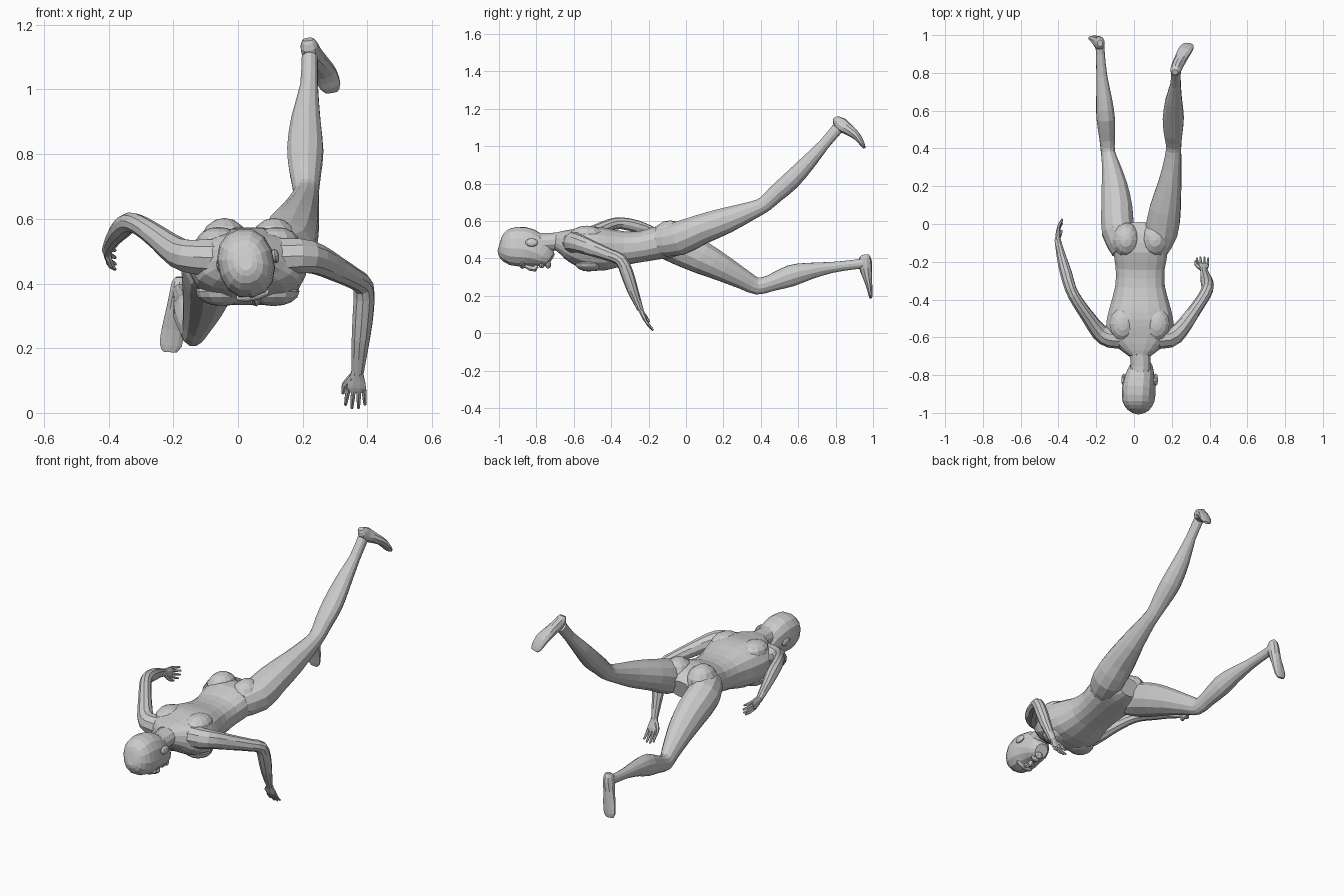
import bpy, bmesh, math
from mathutils import Vector, Matrix


def spline(pts):
    # insert one smooth midpoint between each pair of stations
    out = []
    for i in range(len(pts) - 1):
        p0, p1, p2 = pts[max(i - 1, 0)], pts[i], pts[i + 1]
        p3 = pts[min(i + 2, len(pts) - 1)]
        out.append(p1)
        out.append(tuple((9 * (b + c) - a - d) / 16 for a, b, c, d in zip(p0, p1, p2, p3)))
    return out + [pts[-1]]


def loft(name, pts, ref=(1, 0, 0), n=12, power=1.0, smooth=True):
    # stations are x, y, z, half width along ref, half depth across it
    if smooth:
        pts = spline(pts)
    bm = bmesh.new()
    side, rings = Vector(ref), []
    for i, p in enumerate(pts):
        t = (Vector(pts[min(i + 1, len(pts) - 1)][:3]) - Vector(pts[max(i - 1, 0)][:3])).normalized()
        side = (side - t * side.dot(t)).normalized()
        up = t.cross(side)
        ring = []
        for k in range(n):
            a = 2 * math.pi * (k + 0.5) / n
            c, s = math.cos(a), math.sin(a)
            c = math.copysign(abs(c) ** power, c)
            s = math.copysign(abs(s) ** power, s)
            ring.append(bm.verts.new(Vector(p[:3]) + side * p[3] * c + up * p[4] * s))
        rings.append(ring)
    for r, q in zip(rings, rings[1:]):
        for k in range(n):
            bm.faces.new((r[k], r[(k + 1) % n], q[(k + 1) % n], q[k]))
    bm.faces.new(rings[0][::-1])
    bm.faces.new(rings[-1])
    bmesh.ops.recalc_face_normals(bm, faces=bm.faces)
    return finish(name, bm)


def blob(name, center, radii, roll=0.0, seg=12):
    bm = bmesh.new()
    bmesh.ops.create_uvsphere(bm, u_segments=seg, v_segments=8, radius=1)
    m = Matrix.Translation(center) @ Matrix.Rotation(roll, 4, 'Y') @ Matrix.Diagonal((*radii, 1))
    bmesh.ops.transform(bm, matrix=m, verts=bm.verts)
    return finish(name, bm)


def finish(name, bm):
    me = bpy.data.meshes.new(name)
    bm.to_mesh(me)
    bm.free()
    ob = bpy.data.objects.new(name, me)
    bpy.context.collection.objects.link(ob)
    return ob


def hand(name, wrist, fwd, side, curl, thumb):
    w, f, s, c = Vector(wrist), Vector(fwd).normalized(), Vector(side).normalized(), Vector(curl).normalized()
    s = (s - f * s.dot(f)).normalized()
    loft(name + "_palm", [(*(w + f * d), a, b) for d, a, b in
                          ((-.01, .018, .016), (.02, .026, .014), (.045, .032, .013), (.062, .028, .009))],
         side, 8)
    for i in range(4):
        o = w + f * .052 + s * (i - 1.5) * .016
        d = (f + s * (i - 1.5) * .08).normalized()
        ln = (.054, .064, .062, .05)[i]
        loft(f"{name}_finger_{i + 1}", [(*o, .008, .008), (*(o + d * ln * .5 + c * .004), .0075, .0075),
                                        (*(o + d * ln + c * .018), .005, .005)], side, 6)
    t = s * thumb
    loft(name + "_thumb", [(*(w + f * .012 + t * .015), .011, .011), (*(w + f * .04 + t * .037 + c * .01), .009, .009),
                           (*(w + f * .068 + t * .04 + c * .018), .005, .005)], side, 6)


# Torso, lofted from neck base to crotch
loft("torso", [(.03, -.70, .495, .055, .045), (.03, -.65, .485, .12, .07), (.03, -.60, .47, .175, .095),
               (.032, -.52, .455, .18, .118), (.032, -.43, .45, .16, .115), (.032, -.33, .455, .133, .092),
               (.033, -.23, .465, .132, .084), (.035, -.14, .485, .145, .09), (.035, -.06, .485, .12, .08),
               (.035, .0, .475, .06, .05)], n=16, power=.8)
for sx, tag in ((-1, "left"), (1, "right")):
    blob(f"buttock_{tag}", (.035 + sx * .077, -.085, .515), (.078, .095, .088))
    blob(f"shoulder_blade_{tag}", (.03 + sx * .09, -.53, .525), (.07, .09, .05))
    blob(f"chest_muscle_{tag}", (.03 + sx * .08, -.52, .375), (.08, .075, .045))

# Neck and head, face turned down and slightly to one side
loft("neck", [(.03, -.62, .48, .075, .06), (.033, -.69, .49, .058, .05), (.035, -.75, .485, .054, .052),
              (.03, -.82, .48, .055, .06)])
tilt = (.97, 0, .2)
loft("head", [(.022, -.999, .47, .022, .03), (.022, -.985, .467, .055, .068), (.023, -.94, .463, .083, .1),
              (.026, -.87, .462, .087, .108), (.033, -.81, .445, .078, .095), (.042, -.755, .412, .06, .062),
              (.048, -.725, .392, .036, .038)], tilt, 14, .9)
loft("nose", [(.047, -.865, .362, .008, .01), (.053, -.83, .348, .012, .016), (.054, -.808, .346, .018, .018),
              (.053, -.797, .36, .012, .01)], tilt, 6, smooth=False)
blob("brow", (.045, -.875, .365), (.055, .016, .018), -.2, 10)
blob("mouth", (.053, -.772, .362), (.026, .016, .014), -.2, 8)
blob("chin", (.055, -.737, .366), (.024, .016, .02), -.2, 8)
blob("ear_left", (-.055, -.825, .455), (.012, .034, .022), -.2, 8)
blob("ear_right", (.115, -.825, .485), (.012, .034, .022), -.2, 8)

# Raised leg and foot
loft("raised_leg", [(.11, -.14, .49, .07, .08), (.145, -.04, .505, .09, .092), (.165, .08, .555, .085, .082),
                    (.19, .22, .605, .062, .07), (.207, .36, .66, .044, .048), (.21, .42, .69, .041, .043),
                    (.208, .48, .745, .05, .047), (.208, .56, .815, .057, .05), (.21, .65, .91, .046, .042),
                    (.22, .74, 1.012, .028, .03), (.222, .81, 1.095, .026, .032)])
loft("raised_foot", [(.217, .803, 1.155, .018, .015), (.22, .812, 1.135, .028, .03), (.228, .835, 1.112, .03, .038),
                     (.25, .88, 1.08, .034, .028), (.27, .918, 1.048, .038, .02), (.285, .943, 1.01, .034, .013),
                     (.29, .953, .992, .02, .007)], n=10)

# Lowered bent leg and foot
loft("lower_leg", [(-.05, -.14, .49, .07, .08), (-.085, -.04, .46, .088, .095), (-.09, .08, .405, .085, .09),
                   (-.103, .2, .345, .07, .072), (-.125, .32, .28, .047, .053), (-.138, .38, .252, .038, .047),
                   (-.142, .45, .267, .042, .045), (-.15, .56, .307, .05, .059), (-.158, .66, .332, .043, .046),
                   (-.17, .78, .352, .03, .03), (-.178, .9, .367, .024, .026), (-.18, .955, .375, .025, .03)])
loft("lower_foot", [(-.18, .957, .42, .014, .018), (-.18, .958, .405, .025, .03), (-.183, .957, .375, .029, .038),
                    (-.19, .965, .325, .032, .03), (-.2, .978, .26, .037, .018), (-.208, .986, .21, .036, .012),
                    (-.21, .988, .188, .022, .007)], n=10)

# Arms: one reaching down, one held back
loft("reaching_arm", [(.10, -.60, .48, .06, .06), (.19, -.60, .485, .056, .055), (.245, -.56, .475, .048, .045),
                      (.305, -.48, .445, .04, .036), (.36, -.40, .415, .033, .032), (.388, -.347, .39, .033, .032),
                      (.388, -.315, .32, .035, .033), (.38, -.285, .23, .03, .029), (.37, -.243, .125, .016, .02)],
     (0, 0, 1), 10)
hand("reaching_hand", (.368, -.24, .122), (-.05, .4, -.9), (1, 0, 0), (0, 1, -.1), -1)
loft("back_arm", [(-.05, -.60, .48, .06, .06), (-.13, -.60, .482, .056, .055), (-.185, -.57, .495, .048, .045),
                  (-.245, -.49, .54, .038, .036), (-.30, -.41, .578, .032, .032), (-.335, -.345, .588, .032, .031),
                  (-.36, -.26, .57, .034, .032), (-.385, -.17, .54, .026, .025), (-.405, -.08, .503, .02, .016)],
     (0, 0, 1), 10)
hand("back_hand", (-.404, -.085, .505), (.06, .93, -.3), (0, .3, .95), (1, 0, 0), -1)
